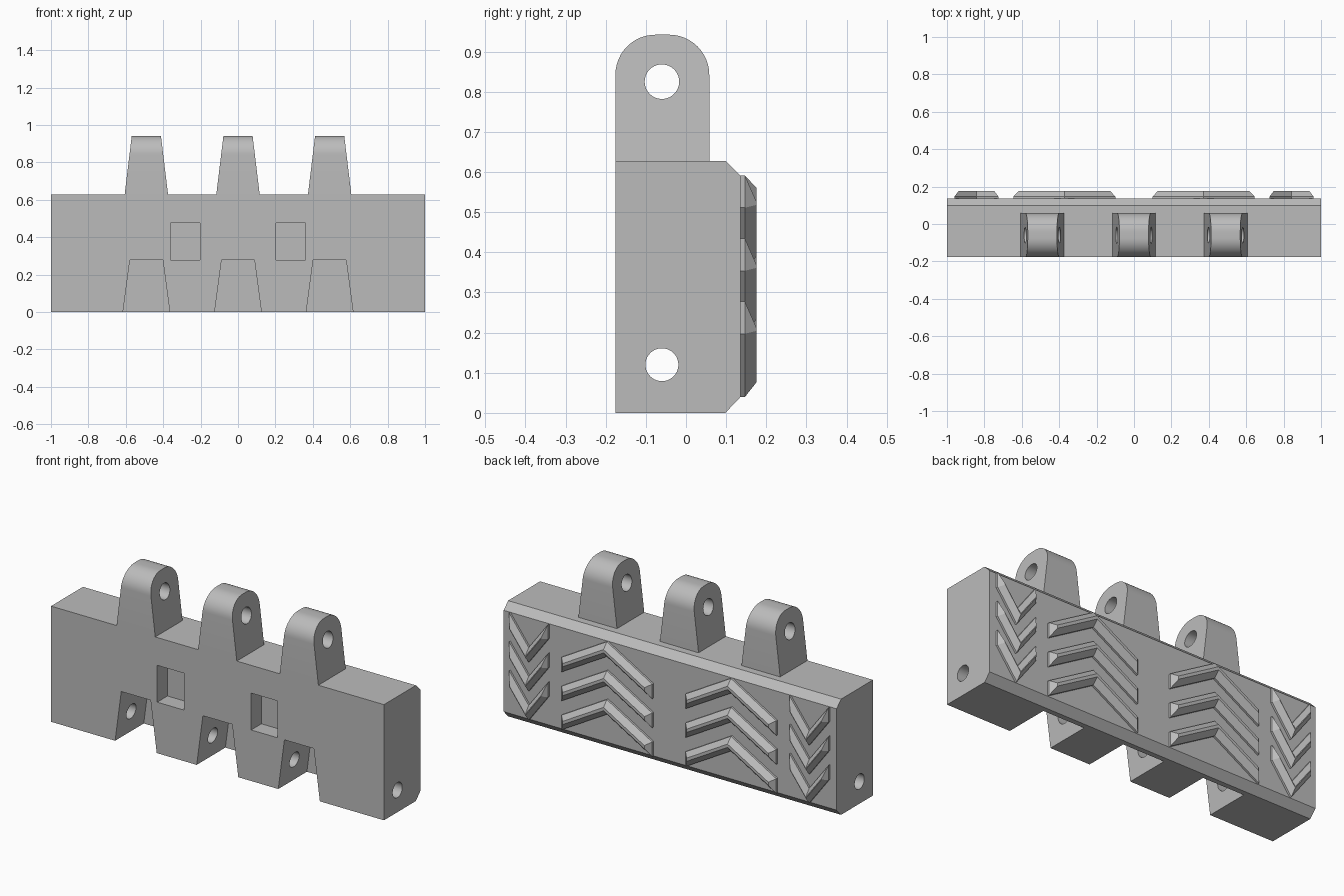
import bpy, bmesh, math
from mathutils import Vector

if "Cube" in bpy.data.objects:
    bpy.data.objects.remove(bpy.data.objects["Cube"])

steel = bpy.data.materials.new("grey steel")
steel.diffuse_color = (0.5, 0.5, 0.5, 1)
steel.use_nodes = True
steel.node_tree.nodes["Principled BSDF"].inputs["Base Color"].default_value = steel.diffuse_color


def make(name, verts, faces):
    mesh = bpy.data.meshes.new(name)
    bm = bmesh.new()
    vs = [bm.verts.new(v) for v in verts]
    for f in faces:
        bm.faces.new([vs[i] for i in f])
    bmesh.ops.recalc_face_normals(bm, faces=bm.faces)
    bm.to_mesh(mesh)
    bm.free()
    obj = bpy.data.objects.new(name, mesh)
    bpy.context.collection.objects.link(obj)
    mesh.materials.append(steel)
    return obj


def loft(name, a, b):
    """Closed solid between two matching outlines."""
    n = len(a)
    sides = [(i, (i + 1) % n, n + (i + 1) % n, n + i) for i in range(n)]
    return make(name, a + b, [tuple(range(n)), tuple(range(n, 2 * n))] + sides)


def extrude_x(name, profile, cx, half):
    """Extrude a (y, z) profile along x; half(z) gives the half width."""
    return loft(name, [(cx - half(z), y, z) for y, z in profile],
                [(cx + half(z), y, z) for y, z in profile])


def circle(y, z, r, n=40):
    return [(y + r * math.cos(2 * math.pi * i / n),
             z + r * math.sin(2 * math.pi * i / n)) for i in range(n)]


def cut(obj, cutters):
    bpy.context.view_layer.objects.active = obj
    for c in cutters:
        m = obj.modifiers.new("cut", "BOOLEAN")
        m.operation, m.solver, m.object = "DIFFERENCE", "EXACT", c
        bpy.ops.object.modifier_apply(modifier=m.name)
        bpy.data.objects.remove(c)


def smooth(obj):
    bpy.ops.object.select_all(action="DESELECT")
    obj.select_set(True)
    bpy.context.view_layer.objects.active = obj
    bpy.ops.object.shade_smooth_by_angle(angle=math.radians(25))


FRONT, BACK, TOP = -0.176, 0.136, 0.628
PIN_Y = -0.06
LUGS = (-0.49, 0.0, 0.49)

# Main block with chamfered back edges
body = extrude_x("link_body", [(FRONT, 0), (0.098, 0), (BACK, 0.04), (BACK, 0.59),
                               (0.098, TOP), (FRONT, TOP)], 0, lambda z: 1.0)

# Tapered notches that receive the next link's lugs
cutters = []
for cx in LUGS:
    cutters.append(extrude_x("notch_cutter",
                             [(-0.3, -0.1), (0.07, -0.1), (0.07, 0.277), (-0.3, 0.277)],
                             cx, lambda z: 0.125 - 0.037 * z / 0.277))
# Square front pockets
for cx in (-0.282, 0.282):
    cutters.append(extrude_x("pocket_cutter",
                             [(-0.3, 0.277), (-0.088, 0.277), (-0.088, 0.477), (-0.3, 0.477)],
                             cx, lambda z: 0.08))
# Lower pin hole
cutters.append(extrude_x("pin_cutter", circle(PIN_Y, 0.12, 0.041), 0, lambda z: 1.2))
cut(body, cutters)
smooth(body)

# Rounded, tapered lugs with pin holes
R, PEAK, LUG_BACK = 0.1, 0.942, 0.058
arch = [(FRONT, TOP), (LUG_BACK, TOP)]
for cy, start in ((LUG_BACK - R, 0), (FRONT + R, 90)):
    for i in range(13):
        a = math.radians(start + 7.5 * i)
        arch.append((cy + R * math.cos(a), PEAK - R + R * math.sin(a)))
for cx in LUGS:
    lug = extrude_x("hinge_lug", arch, cx,
                    lambda z: 0.116 - 0.038 * (z - TOP) / (PEAK - TOP))
    cut(lug, [extrude_x("pin_cutter", circle(PIN_Y, 0.825, 0.043), cx, lambda z: 0.3)])
    # open underside where the lug meets the block
    bm = bmesh.new()
    bm.from_mesh(lug.data)
    under = [f for f in bm.faces if f.normal.z < -0.99 and f.calc_center_median().z < TOP + 0.001]
    bmesh.ops.delete(bm, geom=under, context="FACES")
    bm.to_mesh(lug.data)
    bm.free()
    smooth(lug)


# Chevron grips: short wall, then bevelled up to a narrow ridge
def chevron(name, x0, x1, z_end, rise, inset, t=0.08):
    xm = (x0 + x1) / 2
    slope = rise / (xm - x0)
    sec = math.sqrt(1 + slope * slope)

    def ring(y, d):
        e, v = z_end + d * slope, d * sec
        m = z_end + rise
        return [(x0 + d, y, e + v), (xm, y, m + v), (x1 - d, y, e + v),
                (x1 - d, y, e + t - v), (xm, y, m + t - v), (x0 + d, y, e + t - v)]

    rings = ring(BACK, 0) + ring(0.147, 0) + ring(0.176, inset)
    faces = [(6 * k + i, 6 * k + (i + 1) % 6, 6 * k + 6 + (i + 1) % 6, 6 * k + 6 + i)
             for k in (0, 1) for i in range(6)]
    faces += [(12, 13, 16, 17), (13, 14, 15, 16)]
    return make(name, rings, faces)


PITCH = 0.157
for row in range(3):
    for s in (-1, 1):
        a, b = sorted((s * 0.1, s * 0.645))
        chevron("wide_chevron", a, b, 0.04 + PITCH * row, PITCH, 0.027)
        a, b = sorted((s * 0.725, s * 0.96))
        chevron("narrow_chevron", a, b, 0.197 + PITCH * row, -PITCH, 0.022)
